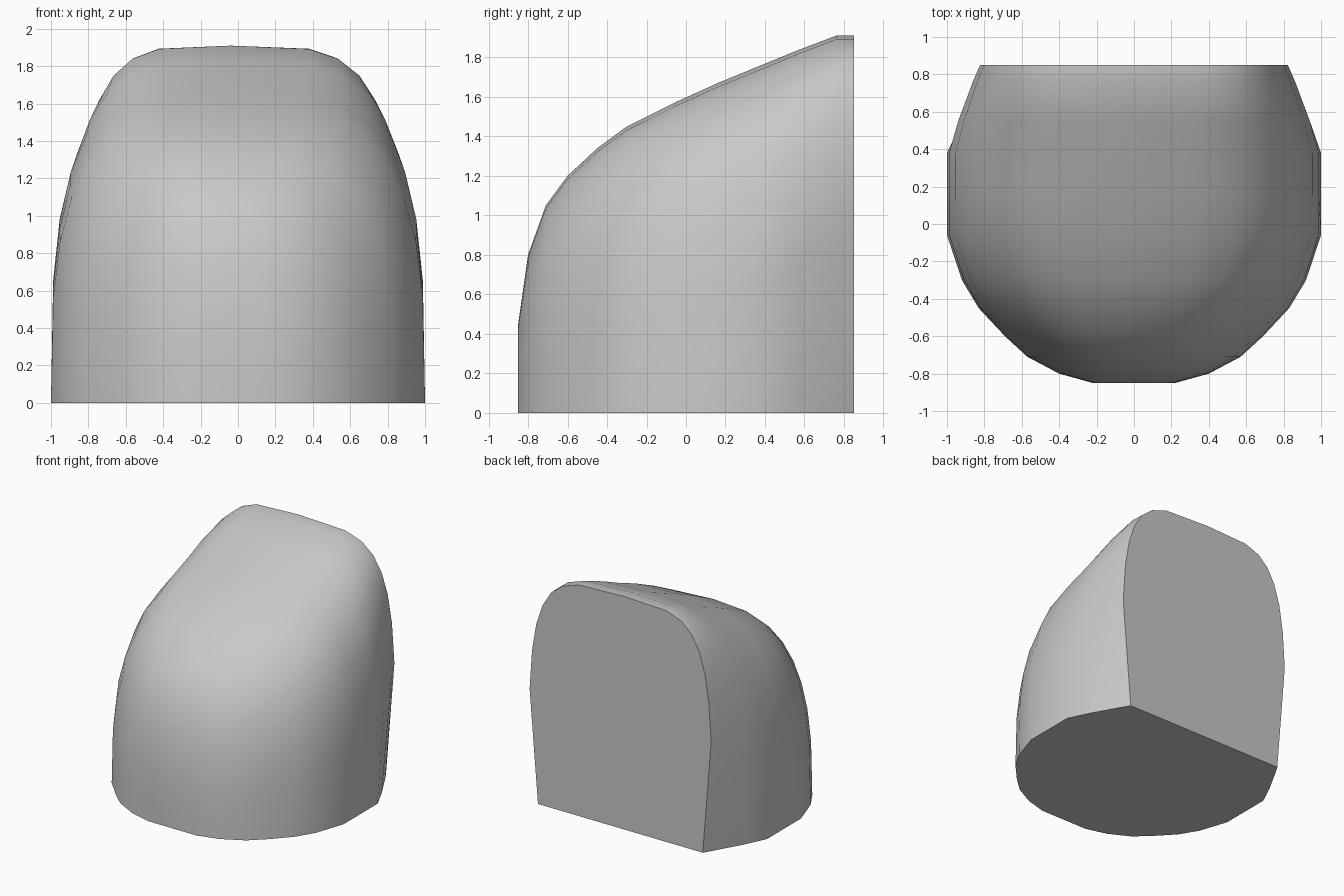
import bpy
import bmesh
from math import sin, cos, pi

cube = bpy.data.objects.get("Cube")
if cube:
    bpy.data.objects.remove(cube, do_unlink=True)

# One flat stone colour
stone = bpy.data.materials.new("grey stone")
stone.use_nodes = True
colour = (0.58, 0.58, 0.58, 1)
stone.diffuse_color = colour
stone.node_tree.nodes["Principled BSDF"].inputs["Base Color"].default_value = colour

# Arch slices from front to back: y, half width, height, squareness
SLICES = [
    (-0.85, 0.22, 0.45, 2.4),
    (-0.80, 0.40, 0.80, 2.5),
    (-0.71, 0.57, 1.05, 2.6),
    (-0.60, 0.69, 1.20, 2.7),
    (-0.45, 0.83, 1.34, 2.9),
    (-0.30, 0.92, 1.45, 3.0),
    (-0.06, 1.00, 1.57, 3.2),
    (0.16, 1.00, 1.67, 3.3),
    (0.38, 1.00, 1.76, 3.3),
    (0.55, 0.95, 1.83, 3.7),
    (0.76, 0.87, 1.91, 4.2),
    (0.85, 0.83, 1.91, 4.5),
]
STEPS = 16


def arch(bm, y, width, height, power):
    """Ring of vertices along a squarish arch, open at the ground."""
    ring = []
    back = max(0, (y - 0.4) / 0.45)
    for i in range(STEPS + 1):
        t = pi * i / STEPS
        c, s = cos(t), max(0, sin(t))
        if i in (0, STEPS):
            s = 0
        x = width * abs(c) ** (2 / power) * (1 if c > 0 else -1)
        z = height * s ** (2 / power)
        x *= 1 - 0.1 * back * max(0, 1 - z / 0.64)    # back tucks in at the ground
        x -= 0.04 * (z / height) ** 6 * (1 - abs(x))  # crown leans slightly
        ring.append(bm.verts.new((x, y, z)))
    return ring


# Boulder skin
bm = bmesh.new()
rings = [arch(bm, *s) for s in SLICES]
for a, b in zip(rings, rings[1:]):
    for i in range(STEPS):
        bm.faces.new((a[i], a[i + 1], b[i + 1], b[i]))

# Flat front patch, cut back and flat underside
bm.faces.new(rings[0])
bm.faces.new(rings[-1])
bm.faces.new([r[0] for r in rings] + [r[-1] for r in reversed(rings)])
bmesh.ops.recalc_face_normals(bm, faces=bm.faces)

mesh = bpy.data.meshes.new("boulder")
bm.to_mesh(mesh)
bm.free()
mesh.materials.append(stone)
boulder = bpy.data.objects.new("boulder", mesh)
bpy.context.collection.objects.link(boulder)

# Soft stone with crisp cut edges
bpy.ops.object.select_all(action="DESELECT")
boulder.select_set(True)
bpy.context.view_layer.objects.active = boulder
bpy.ops.object.shade_smooth_by_angle(angle=pi / 4.5)
